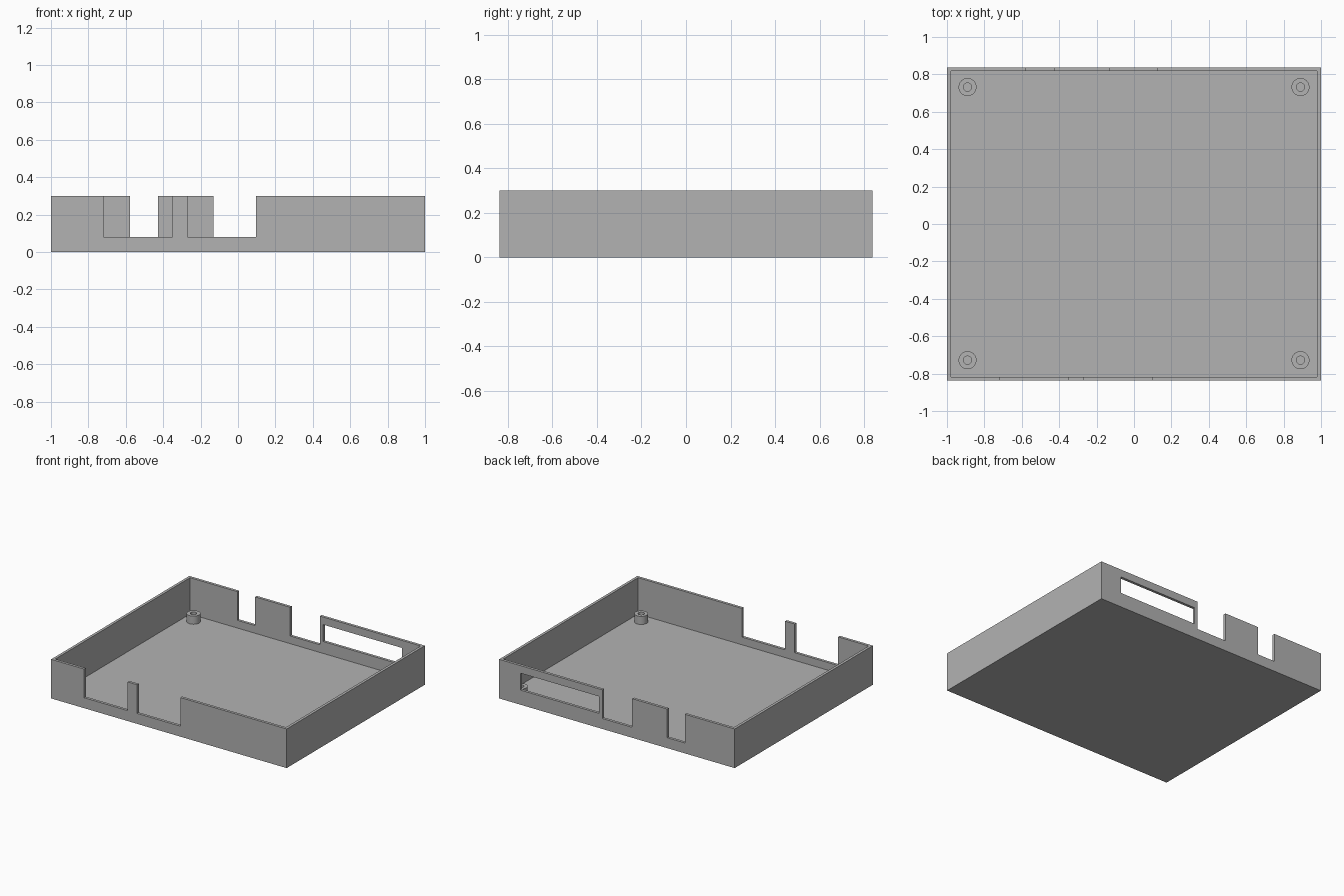
import bpy
import bmesh
from mathutils import Matrix, Vector

W, D, H = 2.0, 1.676, 0.30   # outer size of the tray
T = 0.021                    # wall and floor thickness
SILL = 0.08                  # bottom of the port notches

if "Cube" in bpy.data.objects:
    bpy.data.objects.remove(bpy.data.objects["Cube"])

grey = bpy.data.materials.new("plain grey")
grey.use_nodes = True
colour = (0.448, 0.448, 0.448, 1)
grey.diffuse_color = colour
grey.node_tree.nodes["Principled BSDF"].inputs["Base Color"].default_value = colour


def finish(name, bm):
    mesh = bpy.data.meshes.new(name)
    bm.to_mesh(mesh)
    bm.free()
    mesh.materials.append(grey)
    obj = bpy.data.objects.new(name, mesh)
    bpy.context.collection.objects.link(obj)
    return obj


def box(name, low, high):
    low, high = Vector(low), Vector(high)
    bm = bmesh.new()
    place = Matrix.Translation((low + high) / 2) @ Matrix.Diagonal((*(high - low), 1))
    bmesh.ops.create_cube(bm, size=1, matrix=place)
    return finish(name, bm)


def cut(target, cutter):
    """Subtract the cutter from the target and throw the cutter away."""
    cutter.hide_render = True
    mod = target.modifiers.new("cut", 'BOOLEAN')
    mod.operation = 'DIFFERENCE'
    mod.solver = 'EXACT'
    mod.object = cutter
    bpy.context.view_layer.objects.active = target
    bpy.ops.object.modifier_apply(modifier=mod.name)
    bpy.data.objects.remove(cutter)


def wall_opening(side, x0, x1, z0, z1):
    """Cut an opening through the front (-1) or back (1) wall."""
    y = side * (D - T) / 2
    cut(tray, box("opening_cutter", (x0, y - T, z0), (x1, y + T, z1)))


def screw_post(name, x, y, radius, hole, z0, z1):
    """Lathe a hollow post standing on the floor."""
    bm = bmesh.new()
    points = [(hole, z0), (hole, z1), (radius, z1), (radius, z0)]
    verts = [bm.verts.new((r, 0, z)) for r, z in points]
    edges = [bm.edges.new(pair) for pair in zip(verts, verts[1:])]
    bmesh.ops.spin(bm, geom=verts + edges, axis=(0, 0, 1), cent=(0, 0, 0),
                   angle=6.2831853, steps=32, use_duplicate=False)
    bmesh.ops.remove_doubles(bm, verts=bm.verts, dist=0.0001)
    bmesh.ops.recalc_face_normals(bm, faces=bm.faces)
    # The open lower rim can confuse the recalculation, so check the top ring
    top = max(bm.faces, key=lambda f: f.calc_center_median().z)
    if top.normal.z < 0:
        bmesh.ops.reverse_faces(bm, faces=bm.faces)
    bmesh.ops.translate(bm, verts=bm.verts, vec=(x, y, 0))
    post = finish(name, bm)
    bpy.ops.object.select_all(action='DESELECT')
    post.select_set(True)
    bpy.context.view_layer.objects.active = post
    bpy.ops.object.shade_smooth_by_angle()


# Open tray with a thin floor and walls
tray = box("tray", (-W / 2, -D / 2, 0), (W / 2, D / 2, H))
cut(tray, box("cavity_cutter", (T - W / 2, T - D / 2, T), (W / 2 - T, D / 2 - T, H * 2)))

# Port notches, open at the rim
for side, x0, x1 in [(-1, -0.72, -0.35), (-1, -0.27, 0.097),
                     (1, -0.577, -0.427), (1, -0.13, 0.123)]:
    wall_opening(side, x0, x1, SILL, H * 2)

# Long closed window in the back wall
wall_opening(1, 0.15, 0.82, 0.112, 0.242)

# Screw posts in the four corners
for end, y in [("front", -0.728), ("back", 0.732)]:
    for hand, x in [("right", -0.89), ("left", 0.89)]:
        screw_post(f"screw_post_{end}_{hand}", x, y, 0.048, 0.022, T, 0.083)
